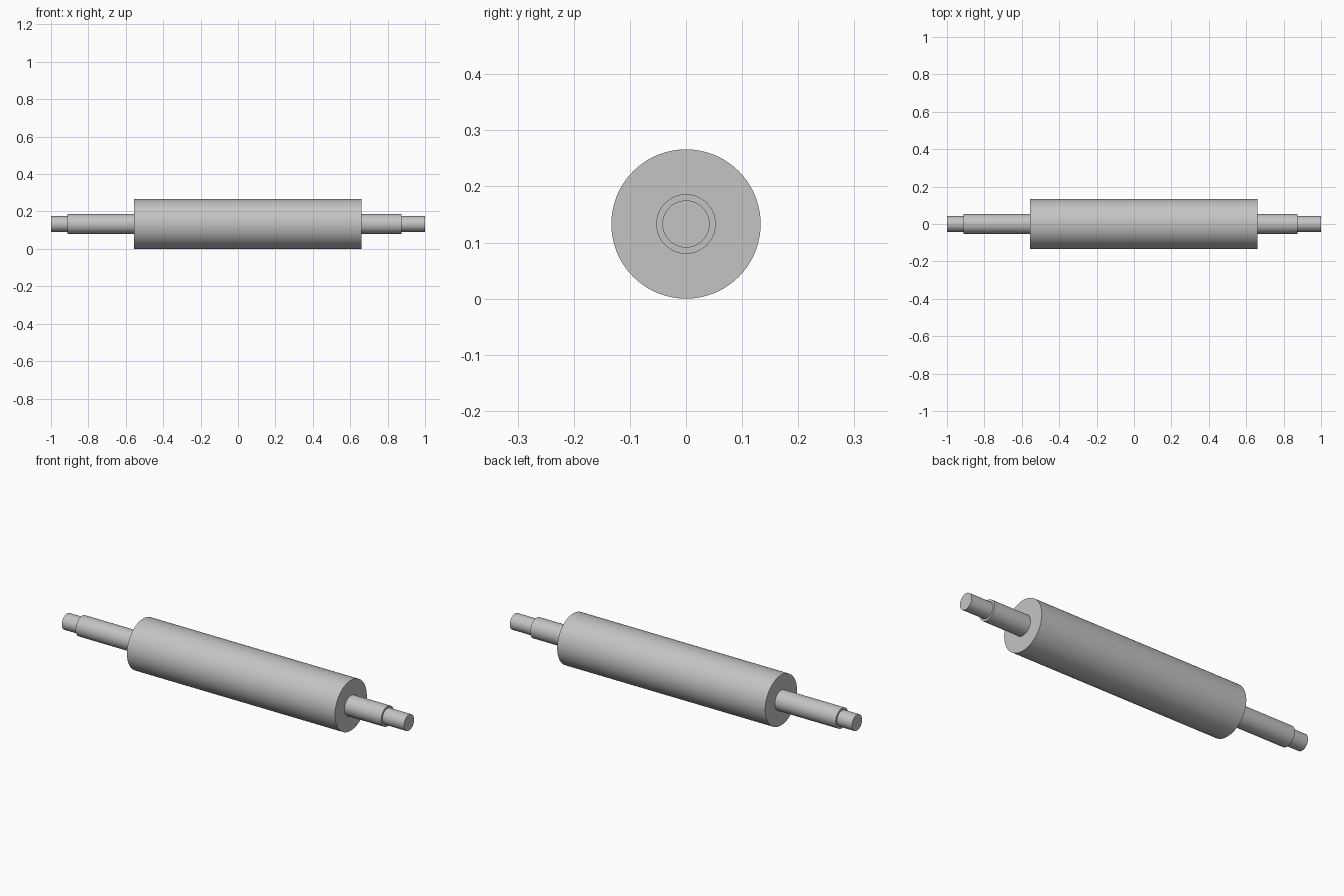
import bpy, bmesh, math
from mathutils import Matrix

if "Cube" in bpy.data.objects:
    bpy.data.objects.remove(bpy.data.objects["Cube"])

SEGMENTS = 128
AXIS_Z = 0.133

# Half-profile of the stepped roller: (x, radius)
PROFILE = [
    (-1.0, 0.0), (-1.0, 0.042), (-0.912, 0.042),    # left end journal
    (-0.912, 0.053), (-0.556, 0.053),               # left shaft
    (-0.556, 0.133), (0.66, 0.133),                 # roller body
    (0.66, 0.053), (0.874, 0.053),                  # right shaft
    (0.874, 0.042), (1.0, 0.042), (1.0, 0.0),       # right end journal
]

steel = bpy.data.materials.new("steel_grey")
steel.diffuse_color = (0.55, 0.55, 0.55, 1.0)
steel.use_nodes = True
steel.node_tree.nodes["Principled BSDF"].inputs["Base Color"].default_value = steel.diffuse_color

# Turn the profile around the x axis
bm = bmesh.new()
verts = [bm.verts.new((x, 0, r)) for x, r in PROFILE]
edges = [bm.edges.new(pair) for pair in zip(verts, verts[1:])]
bmesh.ops.spin(bm, geom=verts + edges, cent=(0, 0, 0), axis=(1, 0, 0),
               angle=math.tau, steps=SEGMENTS, use_merge=True)
bmesh.ops.remove_doubles(bm, verts=bm.verts, dist=1e-5)
bmesh.ops.recalc_face_normals(bm, faces=bm.faces)
bmesh.ops.transform(bm, matrix=Matrix.Translation((0, 0, AXIS_Z)), verts=bm.verts)

mesh = bpy.data.meshes.new("roller_shaft")
bm.to_mesh(mesh)
bm.free()
mesh.materials.append(steel)
roller = bpy.data.objects.new("roller_shaft", mesh)
bpy.context.collection.objects.link(roller)

# Smooth sides, sharp steps
bpy.context.view_layer.objects.active = roller
roller.select_set(True)
bpy.ops.object.shade_smooth_by_angle(angle=math.radians(30))
